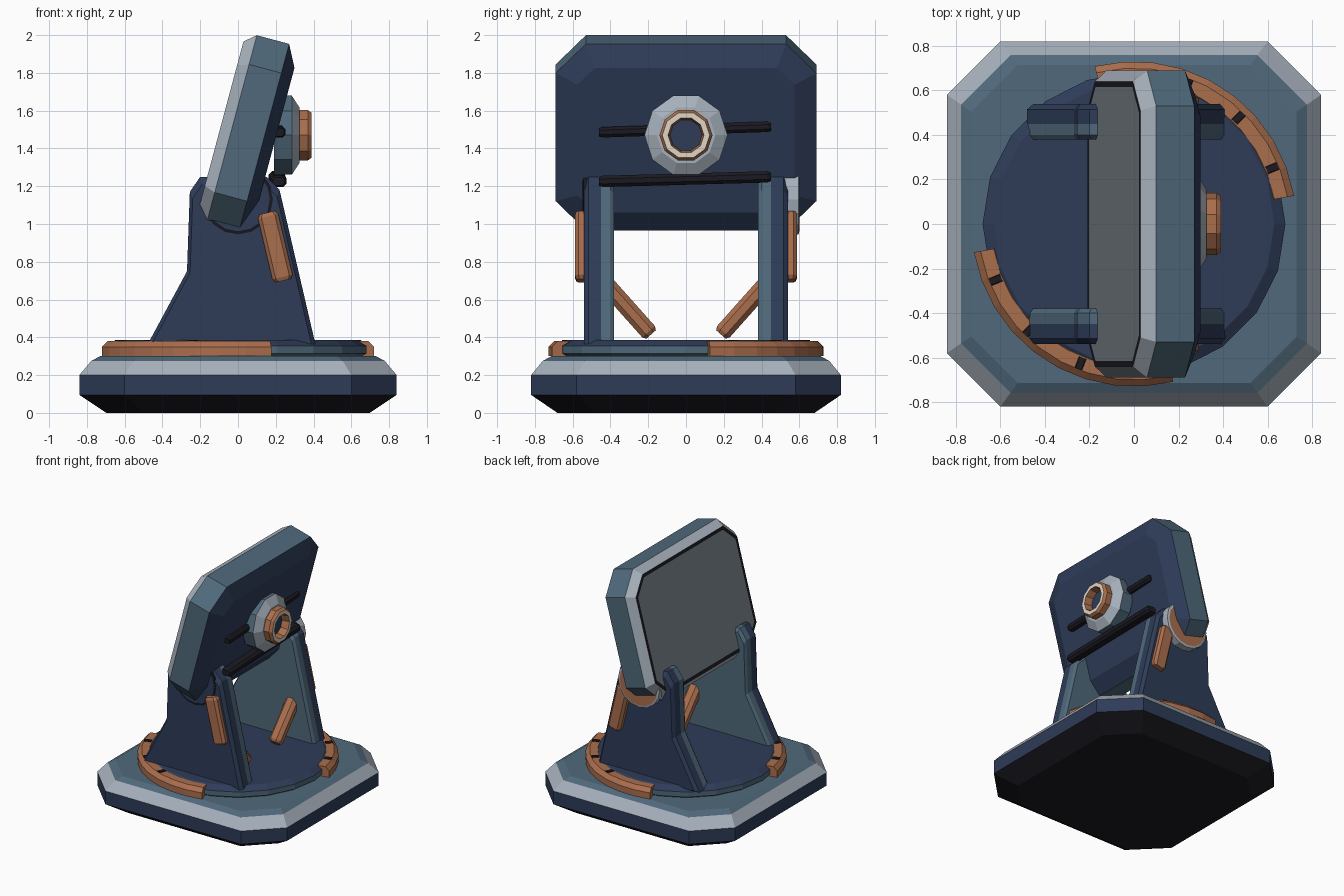
import bpy, bmesh
from math import sin, cos, radians, pi
from mathutils import Vector

if "Cube" in bpy.data.objects:
    bpy.data.objects.remove(bpy.data.objects["Cube"], do_unlink=True)


def material(name, rgb):
    lin = [((c / 255 + 0.055) / 1.055) ** 2.4 for c in rgb] + [1]
    m = bpy.data.materials.new(name)
    m.use_nodes = True
    m.diffuse_color = lin
    m.node_tree.nodes["Principled BSDF"].inputs["Base Color"].default_value = lin
    return m


TEAL = material("steel teal", (80, 105, 123))
NAVY = material("navy", (46, 60, 88))
LIGHT = material("light grey", (167, 177, 188))
COPPER = material("copper", (170, 110, 77))
DARK = material("near black", (27, 26, 33))
SCREEN = material("screen grey", (120, 128, 136))
CREAM = material("cream", (224, 214, 198))


def loft(name, rings, bands, start, end):
    """Skin between rings; one material per band and one per end cap."""
    used = list(dict.fromkeys(bands + [start, end]))
    bm = bmesh.new()
    loops = [[bm.verts.new(p) for p in ring] for ring in rings]
    n = len(rings[0])
    for a, b, mat in zip(loops, loops[1:], bands):
        for i in range(n):
            j = (i + 1) % n
            bm.faces.new((a[i], a[j], b[j], b[i])).material_index = used.index(mat)
    for loop, mat in ((loops[0], start), (loops[-1], end)):
        bm.faces.new(loop).material_index = used.index(mat)
    bmesh.ops.recalc_face_normals(bm, faces=bm.faces)
    mesh = bpy.data.meshes.new(name)
    bm.to_mesh(mesh)
    bm.free()
    for m in used:
        mesh.materials.append(m)
    ob = bpy.data.objects.new(name, mesh)
    bpy.context.collection.objects.link(ob)
    return ob


def octagon(hx, hy, c):
    quarter = [(hx, hy - c), (hx - c, hy)]
    pts = []
    for sx, sy in ((1, 1), (-1, 1), (-1, -1), (1, -1)):
        part = quarter if sx * sy > 0 else quarter[::-1]
        pts += [(sx * x, sy * y) for x, y in part]
    return pts


def circle(r, n):
    return [(r * cos(2 * pi * i / n), r * sin(2 * pi * i / n)) for i in range(n)]


def rod(name, a, b, across, w, d, mat, tip=0.75):
    """Chamfered bar from a to b, w wide along across and d deep."""
    a, b = Vector(a), Vector(b)
    axis = (b - a).normalized()
    u = Vector(across)
    u = (u - axis * u.dot(axis)).normalized()
    v = axis.cross(u)
    shape = octagon(w / 2, d / 2, min(w, d) * 0.28)
    rings = []
    for off, k in ((0, tip), (0.02, 1), (-0.02, 1), (0, tip)):
        origin = (a if len(rings) < 2 else b) + axis * off
        rings.append([origin + (u * x + v * y) * k for x, y in shape])
    return loft(name, rings, [mat] * 3, mat, mat)


# Stepped octagonal base
base = [(0.83, 0), (1, 0.095), (1, 0.2), (0.925, 0.275), (0.87, 0.3)]
loft("base",
     [[(x * k, y * k, z) for x, y in octagon(0.84, 0.82, 0.24)] for k, z in base],
     [DARK, NAVY, LIGHT, TEAL], DARK, TEAL)

# Turntable disc
disc = [(0.64, 0.29), (0.68, 0.315), (0.68, 0.355), (0.63, 0.385)]
loft("turntable", [[(x, y, z) for x, y in circle(r, 20)] for r, z in disc],
     [TEAL, TEAL, NAVY], NAVY, NAVY)

# Copper guard arcs with dark index marks
section = [(0.62, 0.3), (0.62, 0.36), (0.64, 0.38), (0.7, 0.38), (0.73, 0.35), (0.73, 0.3)]
for side, turn in (("back", 0), ("front", 180)):
    angles = [radians(turn + 10 + 94 * i / 9) for i in range(10)]
    loft(side + "_guard_arc",
         [[(r * cos(a), r * sin(a), z) for r, z in section] for a in angles],
         [COPPER] * 9, COPPER, COPPER)
    for i in range(3):
        a = radians(turn + 22 + 23.5 * i)
        out = Vector((cos(a), sin(a), 0))
        mark = out * 0.67 + Vector((0, 0, 0.38))
        rod(f"{side}_index_mark_{i + 1}", mark - out * 0.027, mark + out * 0.027,
            (0, 0, 1), 0.012, 0.035, DARK, 1)

# Upright posts, outer copper housings, inner struts and pivots
outline = [(-0.48, 0.36), (-0.27, 0.75), (-0.255, 1.17), (-0.2, 1.25),
           (0.15, 1.25), (0.22, 1.18), (0.42, 0.32)]
for side, s in (("front", -1), ("back", 1)):
    layers = [(0.38, 0.96), (0.4, 1), (0.45, 1), (0.515, 1), (0.54, 0.94)]
    loft(side + "_post",
         [[(x * k, s * y, 0.6 + (z - 0.6) * k) for x, z in outline] for y, k in layers],
         [TEAL, TEAL, NAVY, NAVY], TEAL, NAVY)
    rod(side + "_housing", (0.155, s * 0.555, 1.06), (0.24, s * 0.555, 0.7),
        (1, 0, 0), 0.11, 0.065, COPPER)
    rod(side + "_strut", (0.2, s * 0.43, 0.69), (0.2, s * 0.185, 0.415),
        (1, 0, 0), 0.1, 0.09, COPPER)

pivot = circle(0.185, 16)
for side, s, reach, rim, cap in (("front", -1, 0.547, DARK, NAVY), ("back", 1, 0.6, LIGHT, COPPER)):
    loft(side + "_pivot",
         [[(x * k, s * y, 1.13 + z * k) for x, z in pivot]
          for y, k in ((0.5, 1), (reach - 0.004, 1), (reach, 0.91))],
         [rim, rim], rim, cap)

# Tilted display panel with bezel and screen
tilt = radians(15)


def panel_ring(inset, depth):
    pts = octagon(0.69 - inset, 0.511 - inset, 0.16 - 0.586 * inset)
    return [((1.446 + v) * sin(tilt) + depth * cos(tilt), y,
             (1.446 + v) * cos(tilt) - depth * sin(tilt)) for y, v in pts]


loft("display_panel",
     [panel_ring(i, d) for i, d in ((0.075, -0.481), (0.05, -0.481), (0, -0.421),
                                    (0, -0.244), (0.115, -0.184))],
     [DARK, LIGHT, TEAL, NAVY], SCREEN, NAVY)

# Dark crossbars behind the panel
rod("upper_crossbar", (0.22, -0.46, 1.485), (0.205, 0.45, 1.515), (1, 0, 0), 0.065, 0.055, DARK)
rod("lower_crossbar", (0.215, -0.46, 1.225), (0.205, 0.45, 1.25), (1, 0, 0), 0.085, 0.06, DARK)

# Ten-sided hub with copper collar and recessed centre
hub = [(0.19, 0.22), (0.285, 0.22), (0.325, 0.155), (0.325, 0.14),
       (0.37, 0.14), (0.39, 0.125), (0.39, 0.095), (0.33, 0.085)]
loft("hub", [[(x, y, 1.47 + z) for y, z in circle(r, 10)] for x, r in hub],
     [TEAL, LIGHT, LIGHT, COPPER, COPPER, CREAM, COPPER], TEAL, NAVY)
